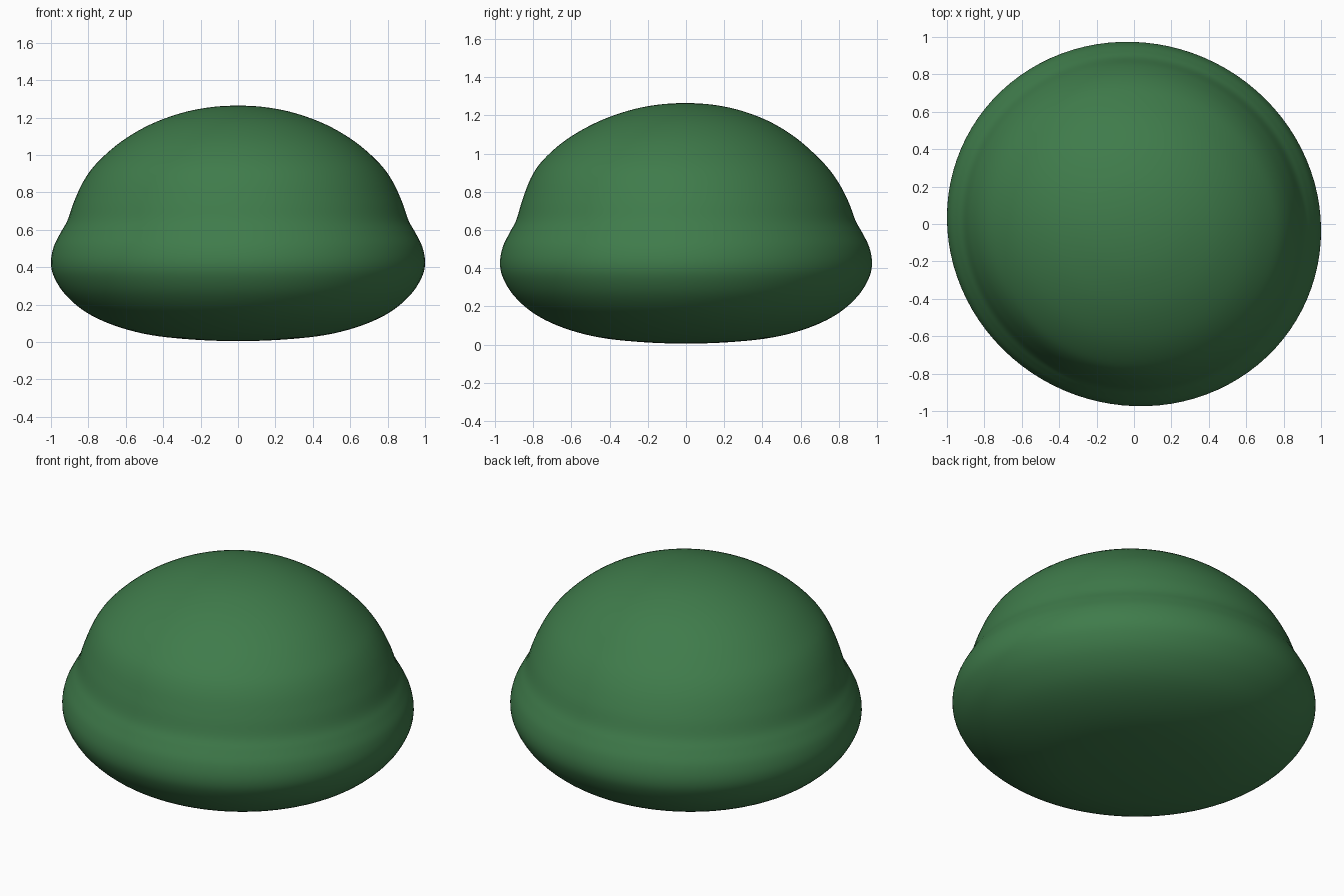
import bpy, bmesh, math
from mathutils import Vector

if "Cube" in bpy.data.objects:
    bpy.data.objects.remove(bpy.data.objects["Cube"])

# Half profile (radius, height): rounded base, soft waist, dome
PROFILE = [(0, 0.005), (0.24, 0.013), (0.47, 0.038), (0.66, 0.088), (0.81, 0.158),
           (0.92, 0.25), (0.982, 0.345), (1.0, 0.425), (0.985, 0.51), (0.948, 0.585),
           (0.912, 0.65), (0.875, 0.755), (0.82, 0.87), (0.747, 0.965), (0.62, 1.075),
           (0.465, 1.165), (0.30, 1.225), (0.15, 1.255), (0, 1.264)]
SEGMENTS = 96
STEPS = 5


def smooth_curve(points, steps):
    """Catmull-Rom samples, mirrored across the axis at both ends."""
    p = [Vector(q) for q in points]
    p = [Vector((-p[1].x, p[1].y))] + p + [Vector((-p[-2].x, p[-2].y))]
    out = []
    for a, b, c, d in zip(p, p[1:], p[2:], p[3:]):
        for i in range(steps):
            t = i / steps
            out.append(0.5 * (2 * b + (c - a) * t + (2 * a - 5 * b + 4 * c - d) * t**2
                              + (3 * b - a - 3 * c + d) * t**3))
    return out + [p[-2]]


def place(r, z, angle):
    """Slightly oval outline, long axis turned in plan, dome leaning a little forward."""
    x, y = 1.009 * r * math.cos(angle), 0.965 * r * math.sin(angle)
    turn = math.radians(-27)
    lean = -0.022 * math.exp(-((z - 1.0) / 0.2) ** 2)
    return (x * math.cos(turn) - y * math.sin(turn),
            x * math.sin(turn) + y * math.cos(turn) + lean, z)


# Rounded dome body
bm = bmesh.new()
curve = smooth_curve(PROFILE, STEPS)
bottom = bm.verts.new(place(0, curve[0].y, 0))
top = bm.verts.new(place(0, curve[-1].y, 0))
rings = [[bm.verts.new(place(q.x, q.y, math.tau * i / SEGMENTS)) for i in range(SEGMENTS)]
         for q in curve[1:-1]]
for i in range(SEGMENTS):
    j = (i + 1) % SEGMENTS
    bm.faces.new((bottom, rings[0][j], rings[0][i]))
    bm.faces.new((top, rings[-1][i], rings[-1][j]))
    for lo, hi in zip(rings, rings[1:]):
        bm.faces.new((lo[i], lo[j], hi[j], hi[i]))
bmesh.ops.recalc_face_normals(bm, faces=bm.faces)
for f in bm.faces:
    f.smooth = True
mesh = bpy.data.meshes.new("dome_body")
bm.to_mesh(mesh)
bm.free()
body = bpy.data.objects.new("dome_body", mesh)
bpy.context.collection.objects.link(body)

# Green finish
green = bpy.data.materials.new("green")
green.diffuse_color = (0.05, 0.2, 0.07, 1)
green.use_nodes = True
green.node_tree.nodes["Principled BSDF"].inputs["Base Color"].default_value = green.diffuse_color
mesh.materials.append(green)
